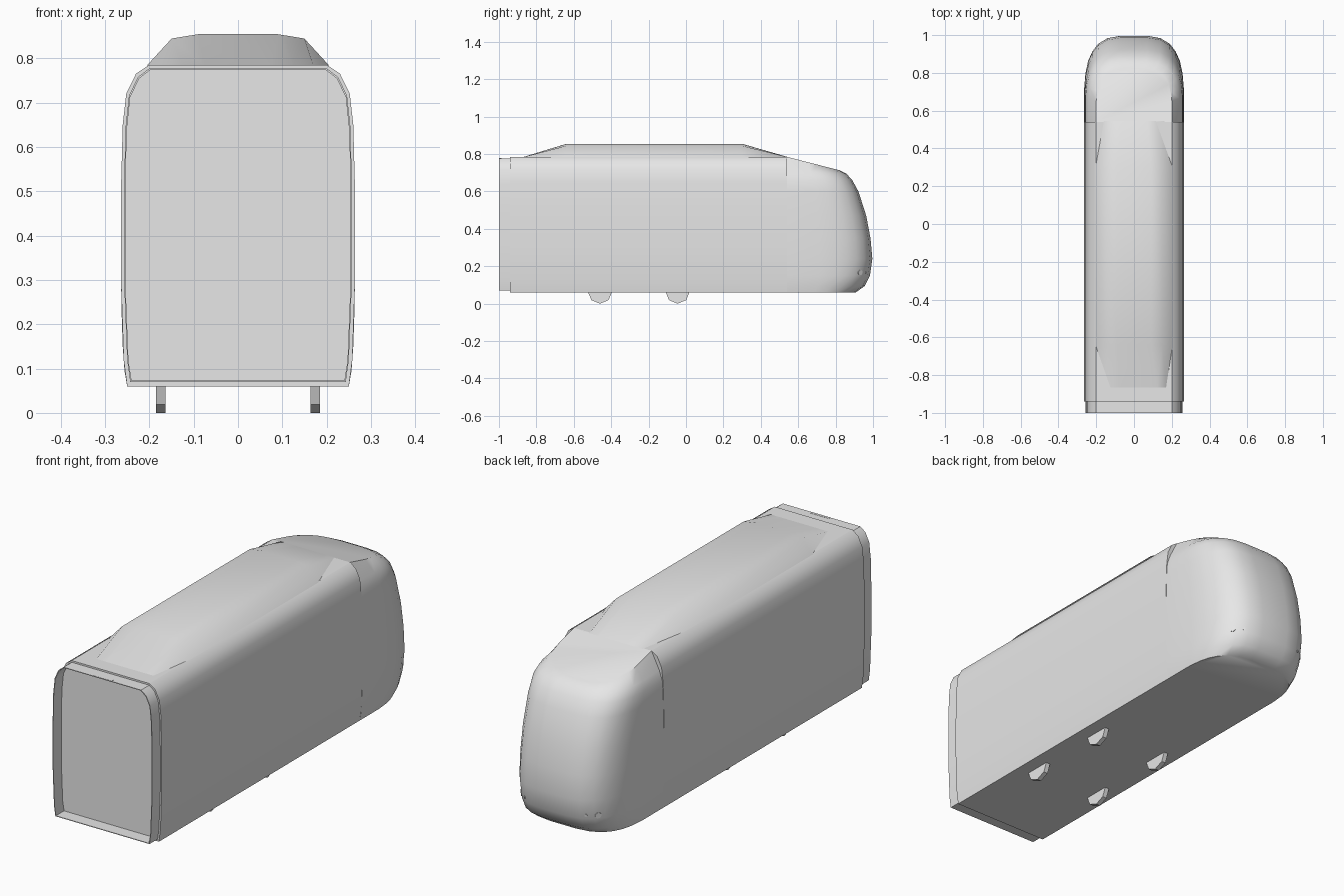
import bpy, bmesh, math
from mathutils import Vector

cube = bpy.data.objects.get("Cube")
if cube:
    bpy.data.objects.remove(cube)

grey = bpy.data.materials.new("plain grey")
grey.use_nodes = True
COLOUR = (0.8, 0.8, 0.8, 1)
grey.diffuse_color = COLOUR
grey.node_tree.nodes["Principled BSDF"].inputs["Base Color"].default_value = COLOUR


def finish(name, bm, angle=32):
    bmesh.ops.recalc_face_normals(bm, faces=bm.faces)
    mesh = bpy.data.meshes.new(name)
    bm.to_mesh(mesh)
    bm.free()
    mesh.materials.append(grey)
    obj = bpy.data.objects.new(name, mesh)
    bpy.context.collection.objects.link(obj)
    bpy.ops.object.select_all(action="DESELECT")
    obj.select_set(True)
    bpy.context.view_layer.objects.active = obj
    bpy.ops.object.shade_smooth_by_angle(angle=math.radians(angle))
    return obj


def loft(name, rings, caps=True, angle=32):
    """Skin closed rings of equal length and optionally cap both ends."""
    bm = bmesh.new()
    rows = [[bm.verts.new(p) for p in ring] for ring in rings]
    n = len(rows[0])
    for a, b in zip(rows, rows[1:]):
        for i in range(n):
            j = (i + 1) % n
            bm.faces.new((a[i], a[j], b[j], b[i]))
    if caps:
        bm.faces.new(rows[0])
        bm.faces.new(rows[-1])
    return finish(name, bm, angle)


def mirrored(half):
    """Close a right-hand half outline with its mirror image."""
    return half + [(-x, z) for x, z in reversed(half)]


def section(half, y):
    return [(x, y, z) for x, z in mirrored(half)]


# Long carriage body with rounded shoulders
body_half = [(0.25, 0.06), (0.258, 0.12), (0.264, 0.3), (0.264, 0.5),
             (0.26, 0.65), (0.252, 0.72), (0.23, 0.765), (0.2, 0.785)]
loft("carriage_body", [section(body_half, y) for y in (-0.94, 0.54)])

# Open gangway sleeve at the coupling end
sleeve_half = [(0.243, 0.07), (0.25, 0.12), (0.257, 0.3), (0.257, 0.5),
               (0.254, 0.64), (0.246, 0.715), (0.226, 0.757), (0.2, 0.777)]
inner_half = [(x - 0.003, z + (0.003 if z < 0.1 else -0.003)) for x, z in sleeve_half]
loft("gangway_sleeve", [section(sleeve_half, -0.94), section(sleeve_half, -1),
                        section(inner_half, -1), section(inner_half, -0.94)], caps=False)

# Streamlined nose: plan outlines stacked upwards, the top ones tilted back
START = 0.54
plan = [(1, 0), (1, 0.39), (0.975, 0.565), (0.925, 0.7), (0.84, 0.81),
        (0.72, 0.9), (0.53, 0.965), (0.27, 0.992)]
levels = [  # front height, rear height, half width, front reach
    (0.06, 0.06, 0.25, 0.91), (0.095, 0.095, 0.256, 0.96),
    (0.15, 0.15, 0.26, 0.987), (0.24, 0.24, 0.263, 1.0),
    (0.35, 0.35, 0.264, 0.99), (0.47, 0.47, 0.263, 0.967),
    (0.6, 0.6, 0.26, 0.925), (0.66, 0.66, 0.256, 0.892),
    (0.695, 0.705, 0.24, 0.86), (0.712, 0.785, 0.2, 0.825)]
rings = []
for z_front, z_rear, width, reach in levels:
    rings.append([(x * width, START + t * (reach - START), z_rear + t * (z_front - z_rear))
                  for x, t in mirrored(plan)])
nose = loft("nose", rings, angle=40)

# Roof fairing that ramps up at both ends
fairing = [(1, 0), (0.73, 0.86), (0.44, 1), (0, 1.01)]
ramps = [(-0.87, 0.17, 0), (-0.64, 0.205, 0.07), (0.3, 0.205, 0.07), (0.545, 0.16, 0)]
fairing_rings = []
for y, width, rise in ramps:
    outline = fairing + [(-x, h) for x, h in reversed(fairing[:-1])]
    fairing_rings.append([(x * width, y, 0.784 + h * rise) for x, h in outline])
loft("roof_fairing", fairing_rings)

# Narrow octagonal wheels, mostly hidden in the floor
for side, x in (("right", -0.174), ("left", 0.174)):
    for place, y in (("front", -0.46), ("rear", -0.045)):
        rim = [(y + 0.065 * math.sin(k * math.pi / 4), 0.065 - 0.065 * math.cos(k * math.pi / 4))
               for k in range(8)]
        loft(f"{place}_{side}_wheel",
             [[(x + d, a, b) for a, b in rim] for d in (-0.011, 0.011)])

# Small round lamps set on the nose corners
bpy.context.view_layer.update()
for side, sign in (("right", -1), ("left", 1)):
    for kind, spot, radius in (("large", (0.21, 0.94, 0.165), 0.014),
                               ("small", (0.165, 0.975, 0.165), 0.006)):
        hit, point, normal, _ = nose.closest_point_on_mesh(
            Vector((sign * spot[0], spot[1], spot[2])))
        bm = bmesh.new()
        bmesh.ops.create_cone(bm, cap_ends=True, segments=12, radius1=radius,
                              radius2=radius, depth=0.006)
        turn = normal.to_track_quat("Z", "Y").to_matrix()
        bmesh.ops.rotate(bm, verts=bm.verts, matrix=turn)
        bmesh.ops.translate(bm, verts=bm.verts, vec=point)
        finish(f"{kind}_{side}_lamp", bm)

# Thin lip under the sleeve roof
bm = bmesh.new()
bmesh.ops.create_cube(bm, size=1)
bmesh.ops.scale(bm, verts=bm.verts, vec=(0.095, 0.012, 0.004))
bmesh.ops.translate(bm, verts=bm.verts, vec=(0, -0.993, 0.776))
finish("sleeve_lip", bm)
